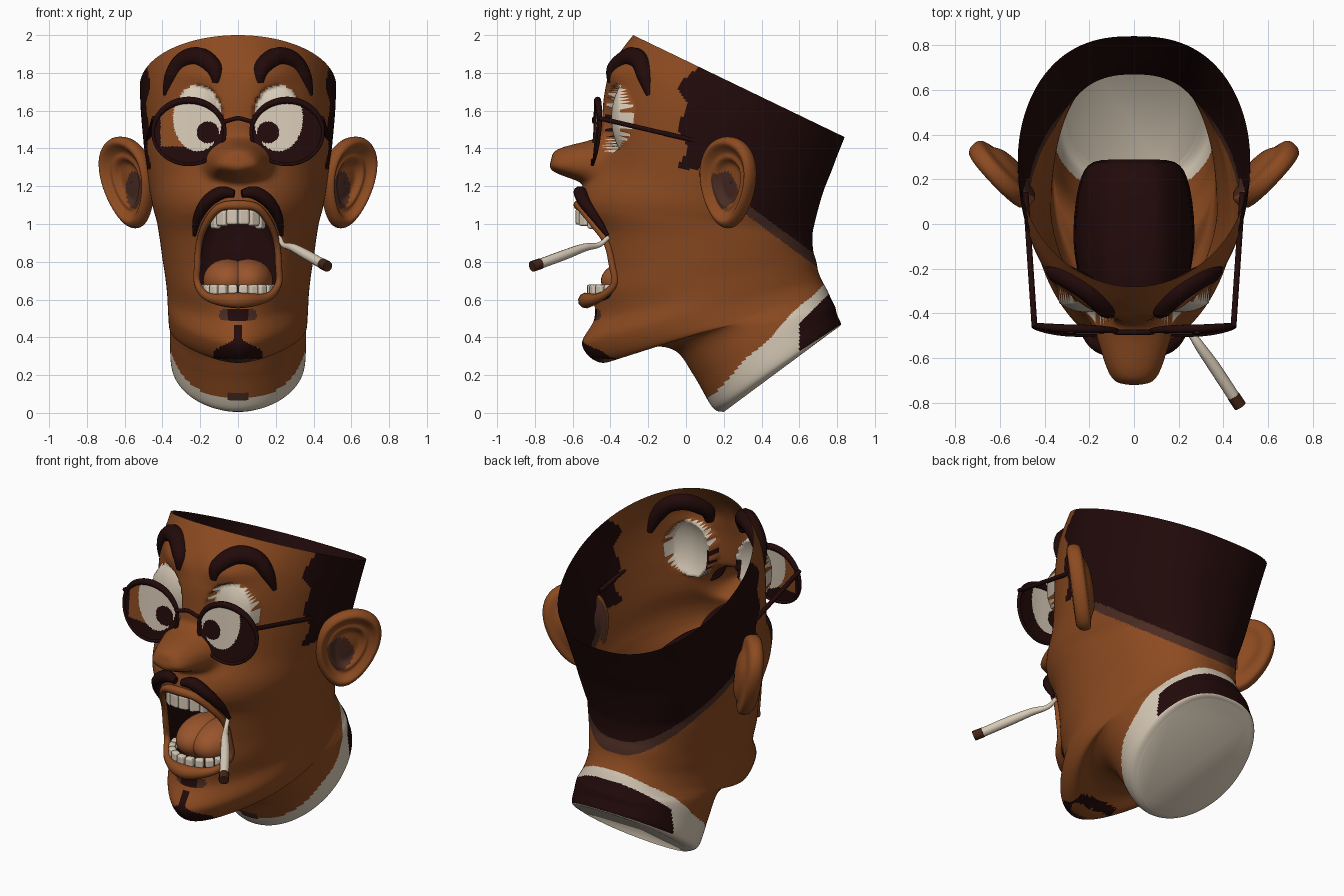
import bpy, bmesh, math
from mathutils import Vector
from mathutils.bvhtree import BVHTree

cube = bpy.data.objects.get("Cube")
if cube:
    bpy.data.objects.remove(cube, do_unlink=True)


def material(name, r, g, b):
    m = bpy.data.materials.new(name)
    m.use_nodes = True
    m.diffuse_color = (r, g, b, 1)
    bsdf = next(n for n in m.node_tree.nodes if n.type == 'BSDF_PRINCIPLED')
    bsdf.inputs["Base Color"].default_value = (r, g, b, 1)
    bsdf.inputs["Roughness"].default_value = 0.8
    return m


SKIN = material("brown skin", 0.265, 0.07, 0.015)
HAIR = material("dark hair", 0.016, 0.003, 0.003)
FADE = material("faded hair", 0.07, 0.025, 0.016)
CREAM = material("cream", 0.68, 0.59, 0.47)
TONGUE = material("tongue", 0.32, 0.09, 0.025)
EMBER = material("burnt tip", 0.06, 0.018, 0.008)


def spline(keys, n, closed=False):
    """Smooth curve through tuples of any size."""
    m = len(keys)
    segs = m if closed else m - 1
    out = []
    for k in range(n):
        t = k * segs / (n if closed else n - 1)
        i = min(int(t), segs - 1)
        f = t - i
        near = [keys[j % m] if closed else keys[max(0, min(m - 1, j))] for j in range(i - 1, i + 3)]
        out.append([0.5 * (2*q + (r - p)*f + (2*p - 5*q + 4*r - s)*f*f + (3*q - p - 3*r + s)*f**3)
                    for p, q, r, s in zip(*near)])
    return out


def link(name, mesh, mats):
    for m in mats:
        mesh.materials.append(m)
    ob = bpy.data.objects.new(name, mesh)
    bpy.context.collection.objects.link(ob)
    return ob


def finish(name, bm, mats, rule=None, smooth=True):
    """Colour faces by rule (None deletes a face) and make the object."""
    bmesh.ops.recalc_face_normals(bm, faces=bm.faces)
    bm.faces.index_update()
    gone = []
    for f in bm.faces:
        f.smooth = smooth
        k = rule(f.calc_center_median(), f.index) if rule else 0
        if k is None:
            gone.append(f)
        else:
            f.material_index = k
    bmesh.ops.delete(bm, geom=gone, context='FACES')
    mesh = bpy.data.meshes.new(name)
    bm.to_mesh(mesh)
    bm.free()
    return link(name, mesh, mats)


def loft(rows, cap=False):
    """Skin closed rings of points."""
    bm = bmesh.new()
    rings = [[bm.verts.new(p) for p in row] for row in rows]
    n = len(rings[0])
    for a, b in zip(rings, rings[1:]):
        for i in range(n):
            j = (i + 1) % n
            bm.faces.new((a[i], a[j], b[j], b[i]))
    if cap:
        bm.faces.new(rings[-1])
    return bm


def tube(name, keys, mat, n=32, closed=False):
    """Round tube; each key is x, y, z, radius."""
    cu = bpy.data.curves.new(name, 'CURVE')
    cu.dimensions = '3D'
    cu.bevel_depth = 1
    cu.bevel_resolution = 3
    cu.use_fill_caps = True
    sp = cu.splines.new('POLY')
    pts = spline(keys, n, closed)
    sp.points.add(len(pts) - 1)
    for p, (x, y, z, r) in zip(sp.points, pts):
        p.co = (x, y, z, 1)
        p.radius = r
    sp.use_cyclic_u = closed
    tmp = bpy.data.objects.new(name + " path", cu)
    bpy.context.collection.objects.link(tmp)
    dg = bpy.context.evaluated_depsgraph_get()
    mesh = bpy.data.meshes.new_from_object(tmp.evaluated_get(dg))
    bpy.data.objects.remove(tmp, do_unlink=True)
    mesh.materials.clear()
    mesh.shade_smooth()
    return link(name, mesh, [mat])


def ellipsoid(name, centre, radii, mat):
    bm = bmesh.new()
    bmesh.ops.create_uvsphere(bm, u_segments=40, v_segments=28, radius=1)
    for v in bm.verts:
        v.co = Vector([c + r * k for c, r, k in zip(centre, radii, v.co)])
    return finish(name, bm, [mat])


def bell(u, v=0):
    return math.exp(-u * u - v * v)


def eye_zone(x, z):
    """Below 1 inside the eye opening."""
    return ((abs(x) - 0.213) / 0.13)**2 + ((z - 1.56) / 0.175)**2


# Head shell: front y, z, back y, z, half width, jaw pinch, from open crown to neck
SECTIONS = [
    (-.28, 2.0, .84, 1.46, .52, 0), (-.38, 1.86, .80, 1.36, .515, 0), (-.43, 1.7, .77, 1.28, .505, 0),
    (-.45, 1.5, .73, 1.18, .49, 0), (-.48, 1.32, .70, 1.08, .47, 0), (-.55, 1.18, .68, 1.0, .45, 0),
    (-.56, 1.08, .67, .95, .43, 0), (-.5, .95, .67, .9, .415, 0), (-.48, .78, .675, .85, .40, .04),
    (-.49, .64, .69, .8, .385, .1), (-.485, .5, .70, .75, .375, .22), (-.55, .36, .72, .70, .37, .32),
    (-.44, .265, .745, .655, .365, .32), (-.22, .345, .775, .59, .36, .14), (-.06, .33, .79, .56, .36, 0),
    (.04, .2, .80, .52, .36, 0), (.14, .03, .82, .47, .35, 0), (.2, .005, .80, .45, .30, 0)]
# Mouth edge, half, top to bottom
MOUTH = [(0, -.57, 1.1), (.1, -.555, 1.085), (.17, -.49, 1.0), (.205, -.42, .9),
         (.215, -.39, .78), (.213, -.38, .68), (.15, -.46, .61), (0, -.53, .595)]


def mouth_width(z):
    for a, b in zip(MOUTH, MOUTH[1:]):
        if b[2] <= z <= a[2]:
            return a[0] + (b[0] - a[0]) * (a[2] - z) / (a[2] - b[2])
    return 0


def sculpt(x, y, z):
    """Nose, nostril wings, brow ridge and eyeballs."""
    if y > -0.1:
        return y
    ax = abs(x)
    nose = 0.24 * bell((x / 0.155)**2 + ((z - 1.345) / (0.088 if z > 1.345 else 0.105))**2)
    wing = 0.05 * bell((ax - 0.12) / 0.05, (z - 1.29) / 0.05)
    ridge = 0.025 * bell((ax - 0.2) / 0.13, (z - 1.8) / 0.06)
    socket = 0.045 * bell((ax - 0.17) / 0.07, (z - 1.53) / 0.13)
    q = eye_zone(x, z)
    if q < 1:
        return -0.23 - 0.165 * math.sqrt(1 - 0.5 * q)
    return y - nose - wing - ridge + socket


def head_colour(c, i):
    x, y, z = abs(c.x), c.y, c.z
    if y < -0.15:
        if x < mouth_width(z):
            return None
        if eye_zone(x, z) < 1:
            return 1 if x < 0.115 and z < 1.58 else 3
    rise = -0.55 * (y - 0.14) + 0.835 * (z - 0.03)     # height above the neck cut
    if y > 0.6 and -0.008 < rise < 0.28 * y - 0.05:
        return 1
    if y < 0.22 and x < 0.06 and 0.07 < z < 0.11:
        return 2
    if y > 0 and rise < 0.02 + 0.28 * y + 0.008 * math.sin(25 * y):
        return 3
    # Hair cap, sideburns and fade
    nape = min(1.29, 1.3 - 0.74 * (y - 0.06))
    edge = -0.02 + 0.025 * math.sin(z * 28) + max(0, z - 1.72) * 0.6
    if y > edge and z > nape:
        return 1
    if y > 0.1 and z > nape - 0.06:
        return 2
    # Goatee
    if y < -0.3:
        stem = 0.02 + max(0, 0.39 - z) * 1.8
        if 0.285 < z < 0.46 and x < min(stem, 0.13):
            return 1
        if 0.49 < z < 0.55 and math.hypot(x, 2 * (z - 0.52)) < 0.1:
            return 1 if x < 0.055 else 2
        if z < 0.285 and x < 0.1 and y < -0.44:
            return 2
    return 0


SEG = 240
rows = []
for fy, fz, by, bz, w, pinch in spline(SECTIONS, 230):
    ring = []
    for k in range(SEG):
        c, s = math.cos(math.tau * k / SEG), math.sin(math.tau * k / SEG)
        x = math.copysign(w * abs(s) ** (1 if c > 0 else 0.8), s) * (1 - pinch * max(0, c)**2)
        y, z = (fy + by + (fy - by) * c) / 2, (fz + bz + (fz - bz) * c) / 2
        ring.append((x, sculpt(x, y, z), z))
    rows.append(ring)
head = loft(rows, cap=True)
surface = BVHTree.FromBMesh(head)
finish("head", head, [SKIN, HAIR, FADE, CREAM], head_colour)


def on_face(keys, side, lift):
    """Lay x, z, radius keys on the front of the head."""
    out = []
    for x, z, r in keys:
        hit = surface.ray_cast(Vector((side * x, -3, z)), Vector((0, 1, 0)))[0]
        out.append((side * x, hit.y - lift, z, r))
    return out


# Lips, mouth cavity, tongue
loop = MOUTH + [(-x, y, z) for x, y, z in MOUTH[-2:0:-1]]
lip = [(x, y, z, 0.016 + (0.01 if z > 0.8 else 0.026) * bell(x / 0.14)) for x, y, z in loop]
tube("lips", lip, SKIN, 80, True)
edge_points = spline(loop, 64, True)
bag = spline([(0, 1), (.2, 1.13), (.5, 1.24), (.85, 1.12), (1, .8), (1, 0.01)], 20)
finish("mouth_cavity", loft([[(x * g, y + (0.28 - y) * s, 0.84 + (z - 0.84) * g)
                              for x, y, z in edge_points] for s, g in bag], True), [HAIR])
for side, label in ((1, "left"), (-1, "right")):
    ellipsoid("tongue_" + label, (side * 0.055, -0.25, 0.7), (0.13, 0.2, 0.115), TONGUE)


# Teeth along arches
def teeth(name, count, spread, rx, ry, y0, z, size, arch):
    bm = bmesh.new()
    for k in range(count):
        a = math.radians(spread * (2 * k / (count - 1) - 1))
        for v in bmesh.ops.create_cube(bm, size=1)["verts"]:
            u, d, h = (q * s for q, s in zip(v.co, size))
            v.co = (rx * math.sin(a) + u * math.cos(a) - d * math.sin(a),
                    y0 - ry * math.cos(a) + u * math.sin(a) + d * math.cos(a),
                    z + h - arch * (1 - math.cos(a)))
    ob = finish(name, bm, [CREAM], smooth=False)
    bev = ob.modifiers.new("rounding", 'BEVEL')
    bev.width, bev.segments = 0.012, 3


teeth("upper_teeth", 6, 65, 0.13, 0.13, -0.435, 1.04, (0.06, 0.04, 0.085), 0.04)
teeth("lower_teeth", 10, 78, 0.182, 0.19, -0.315, 0.652, (0.05, 0.04, 0.055), 0)


def frame_y(x, z):
    return -0.482 + 0.08 * (z - 1.485) + 0.6 * max(0, abs(x) - 0.25)**2


def lens_rule(c, i):
    """Tinted glass with the eye painted on it."""
    if math.hypot(abs(c.x) - 0.16, c.z - 1.485) < 0.058:
        return 0
    if eye_zone(c.x, c.z) < 1:
        return 0 if abs(c.x) < 0.13 and c.z < 1.48 else 1
    return 2 if -0.41 < c.x < -0.28 and c.z > 1.41 else 0


EAR = [(.02, -.01), (.2, -.01), (.4, -.01), (.53, .02), (.64, .018), (.73, .03), (.86, .055),
       (.98, .035), (1, 0), (.93, -.025), (.7, -.035), (.45, -.06), (.02, -.07)]
BROW = [(.115, 1.745, .024), (.125, 1.82, .046), (.2, 1.88, .055), (.29, 1.86, .052),
        (.35, 1.78, .042), (.383, 1.68, .015)]
TACHE = [(.02, 1.16, .02), (.09, 1.165, .036), (.165, 1.115, .034), (.215, 1.03, .024), (.232, .94, .01)]

for side, label in ((1, "left"), (-1, "right")):
    tube(label + "_eyebrow", on_face(BROW, side, -0.018), HAIR)
    tube(label + "_moustache", on_face(TACHE, side, 0.018), HAIR)

    # Cupped ear, swept outward and back
    N = 48
    ear_rows = []
    for r, d in spline(EAR, 37):
        ring = []
        for k in range(N):
            a = math.tau * k / N
            u = r * math.cos(a) * 0.18 * (1 + 0.22 * math.sin(a))
            v = r * math.sin(a) * 0.242
            ring.append((side * (0.575 + 0.68 * u + 0.73 * d + 0.16 * v),
                         0.23 + 0.73 * u - 0.68 * d, 1.22 + v))
        ear_rows.append(ring)

    def ear_rule(c, i):
        row = i // N
        hollow = row < 12 and ((abs(c.x) - 0.55) / 0.045)**2 + ((c.z - 1.18) / 0.1)**2 < 1
        return 1 if hollow or (row > 26 and abs(c.x) < 0.52) else 0
    finish(label + "_ear", loft(ear_rows, True), [SKIN, FADE], ear_rule)

    # Glasses: rim, painted lens, temple arm
    def rim_point(r, a):
        x, z = side * (0.26 + 0.19 * r * math.cos(a)), 1.485 + 0.17 * r * math.sin(a)
        return x, frame_y(x, z), z
    angles = [math.tau * k / 96 for k in range(96)]
    tube(label + "_rim", [(*rim_point(1, a), 0.009 + 0.01 * max(0, math.sin(a))) for a in angles],
         HAIR, 96, True)
    finish(label + "_lens", loft([[rim_point(r / 30, a) for a in angles] for r in range(30, 0, -1)], True),
           [HAIR, CREAM, SKIN], lens_rule)
    tube(label + "_temple", [(side * 0.445, -0.46, 1.56, .013), (side * 0.485, 0.14, 1.42, .013)], HAIR, 6)

tube("glasses_bridge", [(x, -0.485, 1.535 + 0.025 * bell(x / 0.06), 0.012)
                        for x in (-.075, -.04, 0, .04, .075)], HAIR)

# Hand-rolled cigarette
tube("cigarette", [(.22, -.41, .93, .012), (.24, -.46, .89, .014), (.29, -.54, .875, .022),
                   (.36, -.64, .838, .027), (.445, -.77, .79, .027)], CREAM)
tube("cigarette_tip", [(.445, -.77, .79, .029), (.475, -.815, .775, .029)], EMBER, 4)
